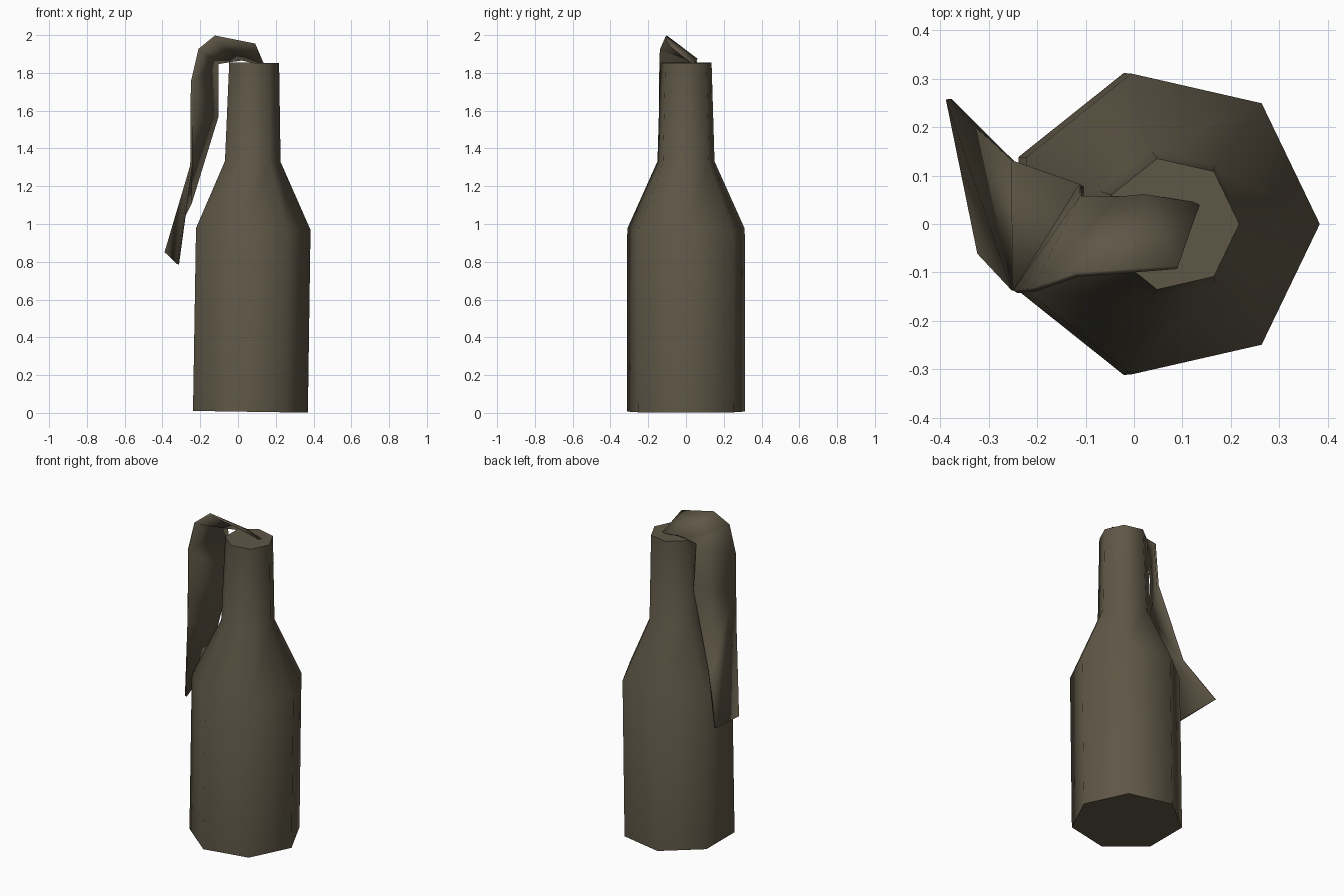
import bpy, bmesh, math
from mathutils import Matrix

if "Cube" in bpy.data.objects:
    bpy.data.objects.remove(bpy.data.objects["Cube"])


def material(name, colour):
    m = bpy.data.materials.new(name)
    m.diffuse_color = (*colour, 1)
    m.use_nodes = True
    m.node_tree.nodes["Principled BSDF"].inputs["Base Color"].default_value = m.diffuse_color
    return m


def make_object(name, bm, mat, angle):
    bmesh.ops.recalc_face_normals(bm, faces=bm.faces)
    me = bpy.data.meshes.new(name)
    bm.to_mesh(me)
    bm.free()
    me.materials.append(mat)
    ob = bpy.data.objects.new(name, me)
    bpy.context.collection.objects.link(ob)
    bpy.ops.object.select_all(action='DESELECT')
    ob.select_set(True)
    bpy.context.view_layer.objects.active = ob
    bpy.ops.object.shade_smooth_by_angle(angle=math.radians(angle))
    return ob


drab = material("drab_brown", (0.115, 0.096, 0.063))

# Bottle: seven-sided rings, closed at both ends, leaning slightly
SIDES = 7
bm = bmesh.new()
rings = []
for r, z in [(0.32, 0), (0.319, 0.968), (0.155, 1.325), (0.139, 1.848)]:
    rings.append([bm.verts.new((r * math.cos(2 * math.pi * i / SIDES),
                                r * math.sin(2 * math.pi * i / SIDES), z))
                  for i in range(SIDES)])
for lo, hi in zip(rings, rings[1:]):
    for i in range(SIDES):
        j = (i + 1) % SIDES
        bm.faces.new((lo[i], lo[j], hi[j], hi[i]))
bm.faces.new(rings[0][::-1])
bm.faces.new(rings[-1])
bm.transform(Matrix.Translation((0.05, 0, 0.006)) @ Matrix.Rotation(0.0155, 4, 'Y'))
make_object("bottle", bm, drab, 60)

# Rag: strip of cloth from the bottle mouth, draped over the left side
front_edge = [(0.09, -0.09, 1.95), (-0.12, -0.105, 1.994), (-0.205, -0.135, 1.925),
              (-0.245, -0.14, 1.75), (-0.245, -0.14, 1.53), (-0.247, -0.137, 1.31),
              (-0.318, -0.06, 0.787)]
back_edge = [(0.135, 0.04, 1.845), (0.02, 0.058, 1.87), (-0.03, 0.053, 1.863),
             (-0.108, 0.055, 1.85), (-0.108, 0.08, 1.57), (-0.25, 0.13, 1.11),
             (-0.383, 0.258, 0.85)]
bm = bmesh.new()
f = [bm.verts.new(p) for p in front_edge]
b = [bm.verts.new(p) for p in back_edge]
for i in range(len(f) - 1):
    bm.faces.new((f[i], f[i + 1], b[i + 1]))
    bm.faces.new((f[i], b[i + 1], b[i]))
rag = make_object("rag", bm, drab, 50)
cloth = rag.modifiers.new("cloth_thickness", 'SOLIDIFY')
cloth.thickness = 0.012
cloth.offset = 0
